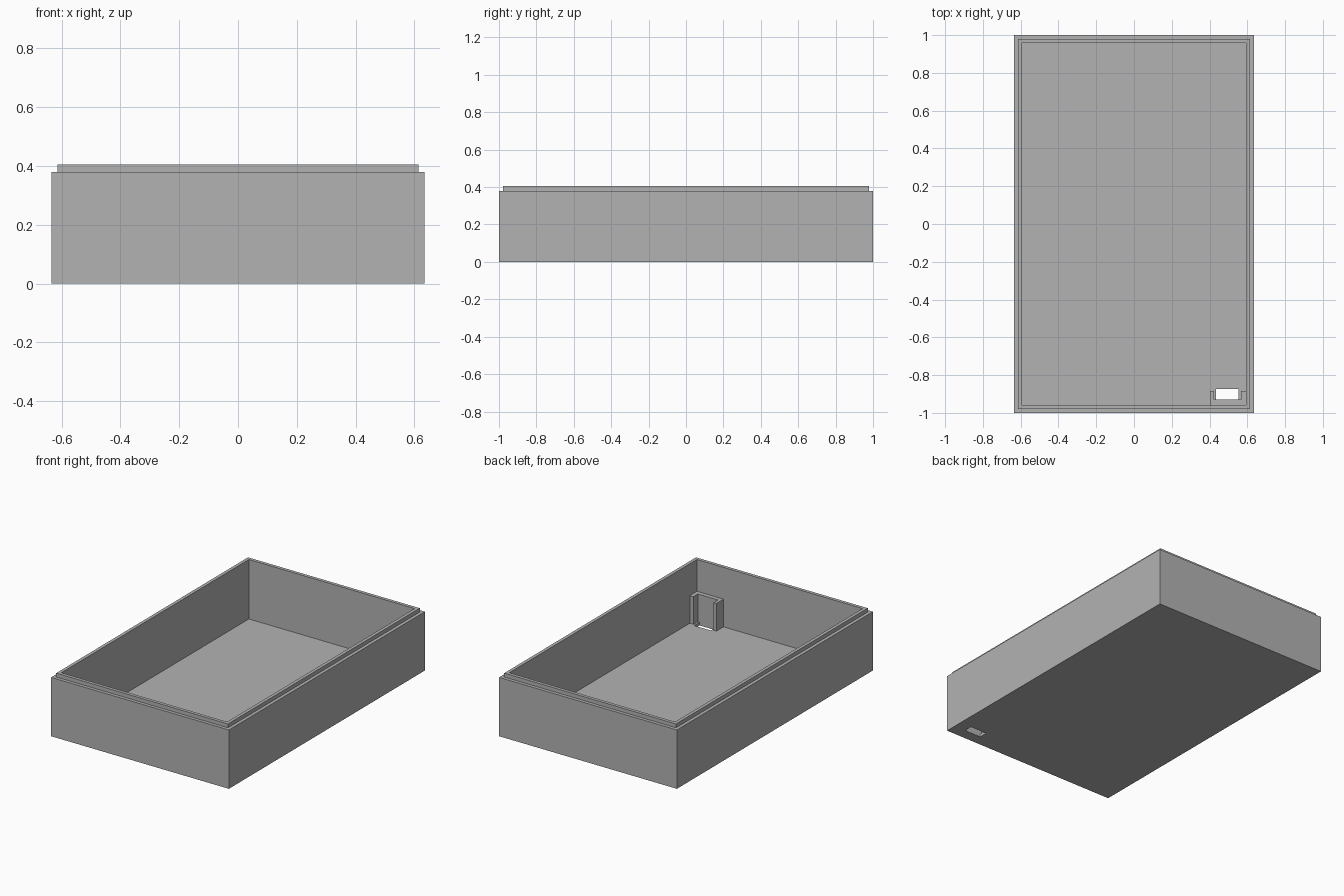
import bpy
import bmesh

cube = bpy.data.objects.get("Cube")
if cube:
    bpy.data.objects.remove(cube, do_unlink=True)

grey = bpy.data.materials.new("plain grey")
grey.use_nodes = True
colour = (0.45, 0.45, 0.45, 1)
grey.diffuse_color = colour
grey.node_tree.nodes["Principled BSDF"].inputs["Base Color"].default_value = colour


def add_object(name, bm):
    bmesh.ops.recalc_face_normals(bm, faces=bm.faces[:])
    mesh = bpy.data.meshes.new(name)
    bm.to_mesh(mesh)
    bm.free()
    mesh.materials.append(grey)
    obj = bpy.data.objects.new(name, mesh)
    bpy.context.collection.objects.link(obj)
    return obj


def prism(name, outline, z0, z1):
    """Extrude a flat outline from z0 to z1."""
    bm = bmesh.new()
    base = bm.faces.new([bm.verts.new((x, y, z0)) for x, y in outline])
    new = bmesh.ops.extrude_face_region(bm, geom=[base])["geom"]
    top = [v for v in new if isinstance(v, bmesh.types.BMVert)]
    bmesh.ops.translate(bm, verts=top, vec=(0, 0, z1 - z0))
    return add_object(name, bm)


HALF_X, HALF_Y = 0.635, 1.0
FLOOR, SHOULDER, RIM = 0.021, 0.38, 0.405
LIP, WALL = 0.0215, 0.043  # inset of the lip and of the inner wall

# Tray: rectangular rings from the underside, over the stepped rim, to the floor
bm = bmesh.new()
rings = []
for inset, z in [(0, 0), (0, SHOULDER), (LIP, SHOULDER), (LIP, RIM),
                 (WALL, RIM), (WALL, FLOOR)]:
    x, y = HALF_X - inset, HALF_Y - inset
    rings.append([bm.verts.new((sx * x, sy * y, z))
                  for sx, sy in [(-1, -1), (1, -1), (1, 1), (-1, 1)]])
for low, high in zip(rings, rings[1:]):
    for i in range(4):
        j = (i + 1) % 4
        bm.faces.new((low[i], low[j], high[j], high[i]))
bm.faces.new(rings[0])
bm.faces.new(rings[-1])
tray = add_object("tray", bm)

# Slot through the floor
x0, x1, y0, y1 = 0.434, 0.553, -0.929, -0.873
cutter = prism("slot_cutter", [(x0, y0), (x1, y0), (x1, y1), (x0, y1)], -0.1, 0.1)
cutter.hide_render = True
slot = tray.modifiers.new("slot", "BOOLEAN")
slot.operation = "DIFFERENCE"
slot.solver = "EXACT"
slot.object = cutter
bpy.context.view_layer.objects.active = tray
bpy.ops.object.modifier_apply(modifier=slot.name)
bpy.data.objects.remove(cutter, do_unlink=True)

# U-shaped holder around the slot, set in the front corner
left, right = 0.402, HALF_X - WALL
back, front = -0.884, WALL - HALF_Y
prism("corner_holder",
      [(left, front), (right, front), (right, back), (0.566, back),
       (0.566, y0), (0.423, y0), (0.423, back), (left, back)],
      FLOOR, 0.2)
